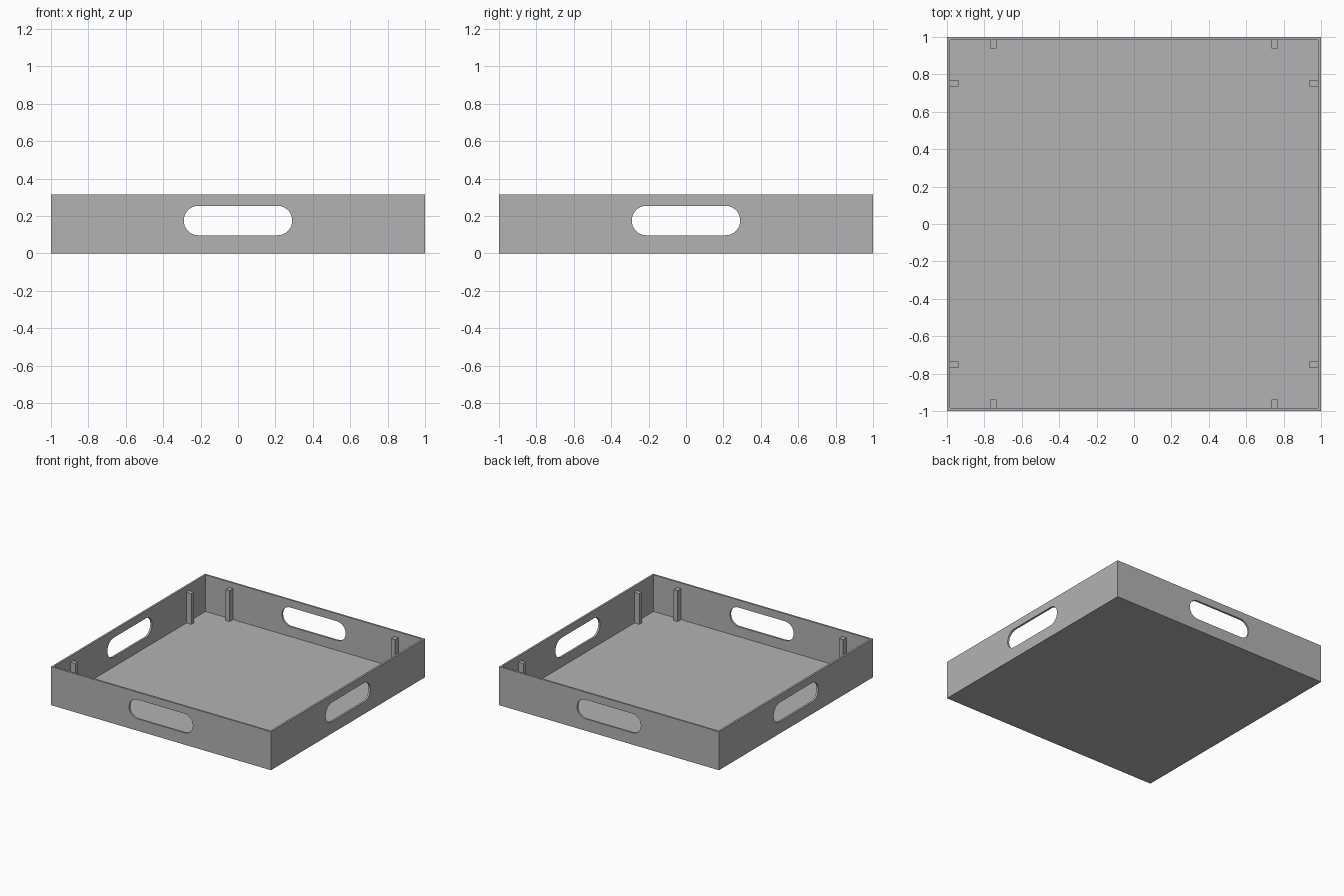
import bpy
import bmesh
from math import cos, sin, pi
from mathutils import Matrix, Vector

WALL, FLOOR, HEIGHT = 0.016, 0.016, 0.316
SLOT_Z, SLOT_R, SLOT_HALF = 0.176, 0.079, 0.29
POST_X, POST_W, POST_D, POST_TOP = 0.752, 0.034, 0.045, 0.27

default = bpy.data.objects.get("Cube")
if default:
    bpy.data.objects.remove(default, do_unlink=True)

grey = bpy.data.materials.new("plain grey")
grey.use_nodes = True
grey.diffuse_color = (0.45, 0.45, 0.45, 1)
grey.node_tree.nodes["Principled BSDF"].inputs["Base Color"].default_value = grey.diffuse_color


def make_object(name, bm):
    bmesh.ops.recalc_face_normals(bm, faces=bm.faces)
    mesh = bpy.data.meshes.new(name)
    bm.to_mesh(mesh)
    bm.free()
    mesh.materials.append(grey)
    obj = bpy.data.objects.new(name, mesh)
    bpy.context.collection.objects.link(obj)
    return obj


def box(name, low, high):
    low, high = Vector(low), Vector(high)
    bm = bmesh.new()
    place = Matrix.Translation((low + high) / 2) @ Matrix.Diagonal((*(high - low), 1))
    bmesh.ops.create_cube(bm, size=1, matrix=place)
    return make_object(name, bm)


def slot_cutter(name, angle):
    """Long bar with rounded ends that passes through two opposite walls."""
    bm = bmesh.new()
    steps = 16
    verts = []
    for side in (1, -1):
        for i in range(steps + 1):
            a = -pi / 2 + pi * i / steps
            x = side * (SLOT_HALF - SLOT_R + SLOT_R * cos(a))
            verts.append(bm.verts.new((x, -1.2, SLOT_Z + side * SLOT_R * sin(a))))
    face = bm.faces.new(verts)
    result = bmesh.ops.extrude_face_region(bm, geom=[face])
    moved = [g for g in result["geom"] if isinstance(g, bmesh.types.BMVert)]
    bmesh.ops.translate(bm, verts=moved, vec=(0, 2.4, 0))
    bmesh.ops.rotate(bm, verts=bm.verts, matrix=Matrix.Rotation(angle, 3, "Z"))
    return make_object(name, bm)


# Tray: a solid block, hollowed out, then pierced by the handle slots
tray = box("tray", (-1, -1, 0), (1, 1, HEIGHT))
inner = 1 - WALL
cutters = [
    box("hollow_cutter", (-inner, -inner, FLOOR), (inner, inner, 1)),
    slot_cutter("front_back_slot_cutter", 0),
    slot_cutter("side_slot_cutter", pi / 2),
]
for cutter in cutters:
    cutter.hide_render = True
    cut = tray.modifiers.new(cutter.name, "BOOLEAN")
    cut.operation = "DIFFERENCE"
    cut.solver = "EXACT"
    cut.object = cutter

bpy.ops.object.select_all(action="DESELECT")
bpy.context.view_layer.objects.active = tray
tray.select_set(True)
for cutter in cutters:
    bpy.ops.object.modifier_apply(modifier=cutter.name)
    bpy.data.objects.remove(cutter, do_unlink=True)
bpy.ops.object.shade_smooth_by_angle()

# Small upright posts, two against the inside of each wall
for turn, wall in enumerate(("front", "left", "back", "right")):
    for side, label in ((-1, "first"), (1, "second")):
        x = side * POST_X
        post = box(f"{wall}_{label}_post",
                   (x - POST_W / 2, -inner, FLOOR),
                   (x + POST_W / 2, -inner + POST_D, POST_TOP))
        post.data.transform(Matrix.Rotation(turn * pi / 2, 4, "Z"))
